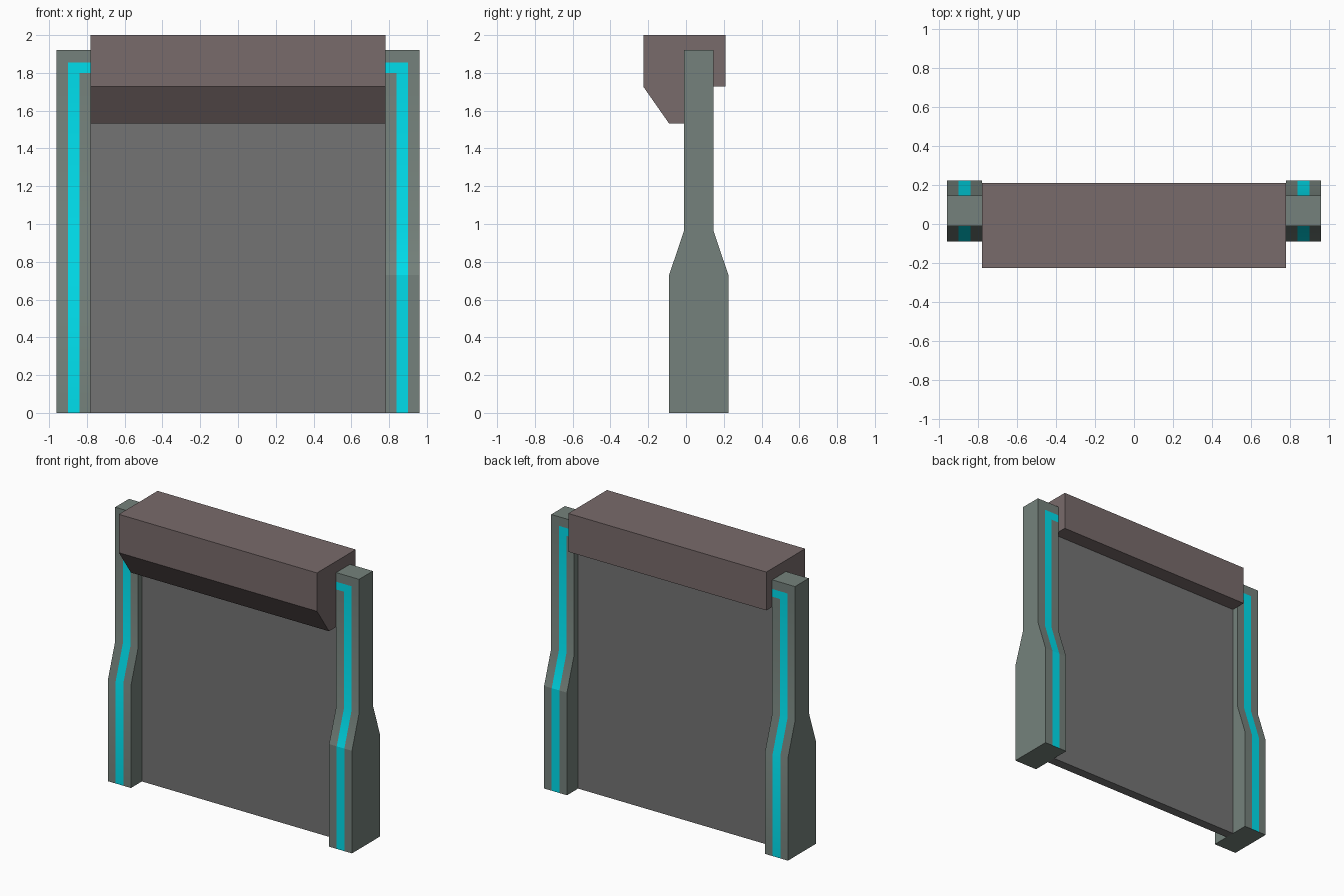
import bpy, bmesh, math

if "Cube" in bpy.data.objects:
    bpy.data.objects.remove(bpy.data.objects["Cube"])


def material(name, rgb):
    m = bpy.data.materials.new(name)
    m.diffuse_color = (*rgb, 1)
    m.use_nodes = True
    m.node_tree.nodes["Principled BSDF"].inputs["Base Color"].default_value = m.diffuse_color
    return m


def extrude_profile(name, profile, xs, mats):
    """Sweep a closed (y, z) profile through the x stations, capping both ends."""
    bm = bmesh.new()
    rings = [[bm.verts.new((x, y, z)) for y, z in profile] for x in xs]
    n = len(profile)
    for a, b in zip(rings, rings[1:]):
        for i in range(n):
            j = (i + 1) % n
            bm.faces.new((a[i], a[j], b[j], b[i]))
    bm.faces.new(rings[0])
    bm.faces.new(rings[-1])
    bmesh.ops.recalc_face_normals(bm, faces=bm.faces)
    me = bpy.data.meshes.new(name)
    bm.to_mesh(me)
    bm.free()
    for m in mats:
        me.materials.append(m)
    ob = bpy.data.objects.new(name, me)
    bpy.context.collection.objects.link(ob)
    return ob


post_grey = material("post_grey", (0.178, 0.222, 0.20))
cyan = material("light_cyan", (0.0, 0.73, 0.84))
brown = material("header_brown", (0.19, 0.147, 0.147))
grey = material("panel_grey", (0.174, 0.174, 0.174))

# Door panel
extrude_profile("door_panel",
                [(0.033, 0), (0.10, 0), (0.10, 1.73), (0.033, 1.73)],
                [-0.78, 0.78], [grey])

# Header housing with a chamfered front lip
extrude_profile("header",
                [(-0.226, 2), (-0.226, 1.727), (-0.09, 1.533), (0.033, 1.533),
                 (0.033, 1.727), (0.21, 1.727), (0.21, 2)],
                [-0.78, 0.78], [brown])

# Side posts: symmetric tapered profile about y = 0.0675
levels = [(0.157, 0), (0.157, 0.73), (0.0775, 0.965),
          (0.0775, 1.80), (0.0775, 1.855), (0.0775, 1.92)]
post_profile = ([(0.0675 - w, z) for w, z in levels]
                + [(0.0675 + w, z) for w, z in reversed(levels)])

# Flush light strips: colour the post faces along an L-shaped path
for side, name in ((-1, "left_post"), (1, "right_post")):
    post = extrude_profile(name, post_profile,
                           [side * x for x in (0.78, 0.84, 0.90, 0.96)],
                           [post_grey, cyan])
    for f in post.data.polygons:
        x, z = abs(f.center.x), f.center.z
        if abs(f.normal.y) > 0.5 and z < 1.855:
            if 0.84 < x < 0.90 or (x < 0.84 and z > 1.80):
                f.material_index = 1
    # Soft shading over the shallow bends, crisp corners elsewhere
    bpy.ops.object.select_all(action='DESELECT')
    post.select_set(True)
    bpy.context.view_layer.objects.active = post
    bpy.ops.object.shade_smooth_by_angle(angle=math.radians(30))
    # The right post keeps a crisp lower bend
    if side > 0:
        verts = post.data.vertices
        for e in post.data.edges:
            if all(abs(verts[i].co.z - 0.73) < 0.01 for i in e.vertices):
                e.use_edge_sharp = True
